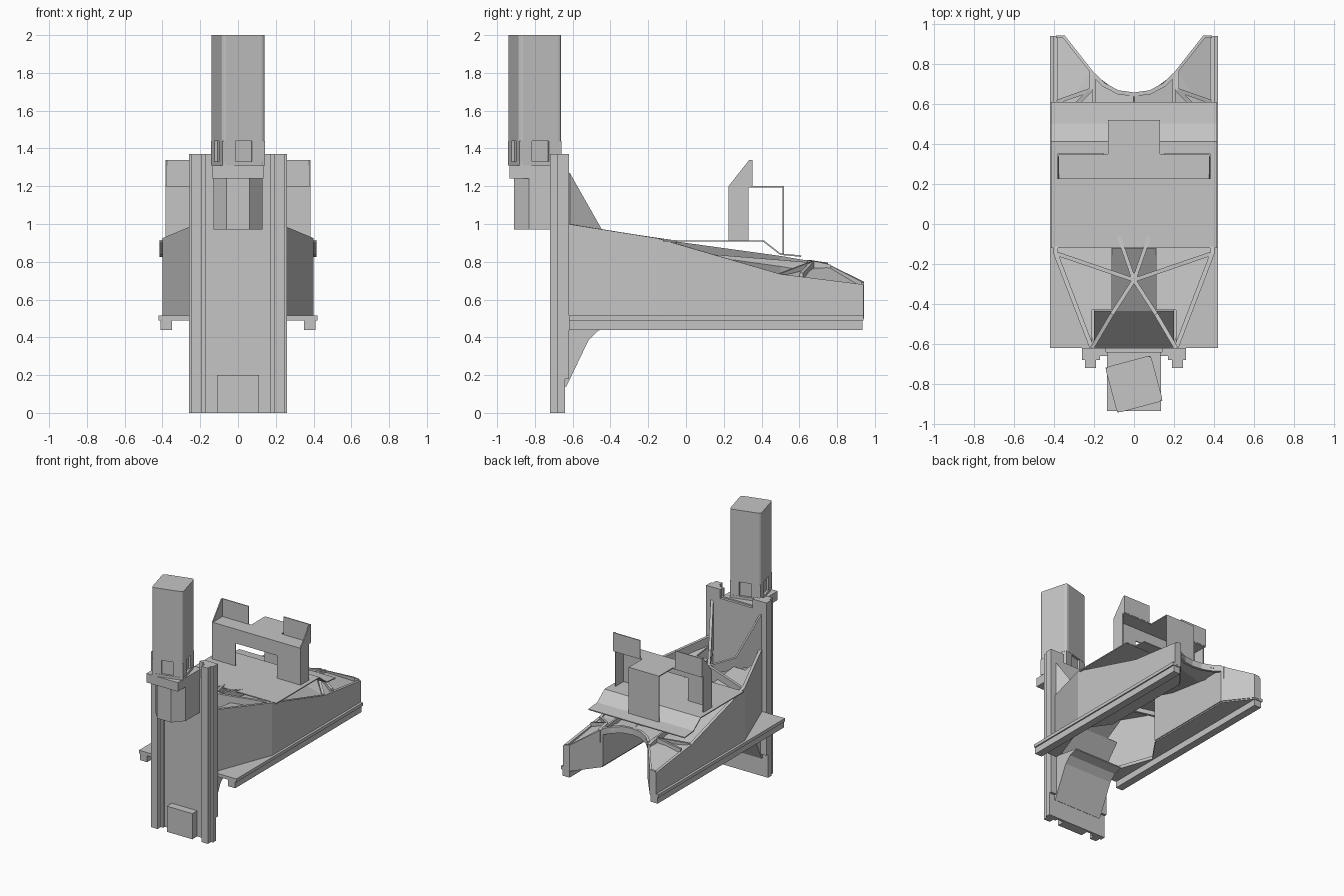
import bpy, bmesh, math
from mathutils import Vector

cube = bpy.data.objects.get("Cube")
if cube:
    bpy.data.objects.remove(cube, do_unlink=True)

grey = bpy.data.materials.new("machine grey")
grey.use_nodes = True
GREY = (0.56, 0.56, 0.56, 1)
grey.diffuse_color = GREY
grey.node_tree.nodes["Principled BSDF"].inputs["Base Color"].default_value = GREY


def finish(name, bm):
    bmesh.ops.recalc_face_normals(bm, faces=bm.faces)
    me = bpy.data.meshes.new(name)
    bm.to_mesh(me)
    bm.free()
    me.materials.append(grey)
    ob = bpy.data.objects.new(name, me)
    bpy.context.collection.objects.link(ob)
    return ob


def modify(ob, kind, **settings):
    mod = ob.modifiers.new(kind.title(), kind)
    for key, value in settings.items():
        setattr(mod, key, value)
    return ob


def mirror(ob):
    return modify(ob, 'MIRROR', use_mirror_merge=False)


def prism(name, pts, axis, lo, hi):
    """Extrude a 2D outline along an axis from lo to hi."""
    place = {'x': lambda a, b: (lo, a, b), 'y': lambda a, b: (a, lo, b),
             'z': lambda a, b: (a, b, lo)}[axis]
    bm = bmesh.new()
    face = bm.faces.new([bm.verts.new(place(*p)) for p in pts])
    move = Vector([(hi - lo) * (axis == a) for a in 'xyz'])
    ext = bmesh.ops.extrude_face_region(bm, geom=[face])
    bmesh.ops.translate(bm, vec=move, verts=[v for v in ext["geom"]
                                             if isinstance(v, bmesh.types.BMVert)])
    return finish(name, bm)


def box(name, x0, x1, y0, y1, z0, z1):
    return prism(name, [(x0, y0), (x1, y0), (x1, y1), (x0, y1)], 'z', z0, z1)


def wall(name, path, bottom, thick):
    """Upright wall along (x, y, top) points; bottom is a height or a drop below the top."""
    bm = bmesh.new()
    rows = [[bm.verts.new((x, y, bottom if bottom > 0 else z + bottom)),
             bm.verts.new((x, y, z))] for x, y, z in path]
    for a, b in zip(rows, rows[1:]):
        bm.faces.new((a[0], b[0], b[1], a[1]))
    return modify(finish(name, bm), 'SOLIDIFY', thickness=thick, offset=0,
                  use_even_offset=True)


def sheet(name, polygons, thick=0.012):
    bm = bmesh.new()
    for poly in polygons:
        bm.faces.new([bm.verts.new(p) for p in poly])
    bmesh.ops.remove_doubles(bm, verts=bm.verts, dist=0.0005)
    return modify(finish(name, bm), 'SOLIDIFY', thickness=thick, offset=0)


# Column: symmetric rail section with a lower centre plate
rail = [(0.13, -0.64), (0.26, -0.64), (0.26, -0.68), (0.245, -0.68), (0.245, -0.72),
        (0.19, -0.72), (0.19, -0.68), (0.17, -0.68), (0.17, -0.66), (0.13, -0.66)]
mirror(prism("column_rail", rail, 'z', 0, 1.37))
box("column_plate", -0.13, 0.13, -0.66, -0.64, 0, 1.31)
box("column_back_pad", -0.26, 0.26, -0.64, -0.62, 0.18, 1.3)
mirror(box("column_top_pad", 0.14, 0.26, -0.64, -0.62, 1.3, 1.37))
box("foot_block", -0.11, 0.11, -0.72, -0.66, 0, 0.2)

# Drive housing, mounting plate and turned motor
half = [(0.13, -0.66), (0.13, -0.83), (0.06, -0.91)]
prism("drive_housing", half + [(-x, y) for x, y in reversed(half)], 'z', 0.97, 1.24)
box("motor_plate", -0.135, 0.135, -0.935, -0.66, 1.24, 1.31)


def motor_part(name, cx, cy, size, z0, z1, bevel):
    h = size / 2
    ob = box(name, cx - h, cx + h, cy - h, cy + h, z0, z1)
    ob.location = (0, -0.8, 0)
    ob.rotation_euler.z = math.radians(15)
    if bevel:
        bm = bmesh.new()
        bm.from_mesh(ob.data)
        upright = [e for e in bm.edges if abs(e.verts[0].co.z - e.verts[1].co.z) > 0.01]
        bmesh.ops.bevel(bm, geom=upright, offset=bevel, segments=3, affect='EDGES', profile=0.5)
        bm.to_mesh(ob.data)
        bm.free()


motor_part("motor_body", 0, 0, 0.236, 1.44, 2.0, 0.02)
motor_part("motor_neck", 0, 0, 0.2, 1.31, 1.44, 0.02)
motor_part("motor_flange", 0, 0, 0.236, 1.31, 1.33, 0.02)
for i, (sx, sy) in enumerate([(1, 1), (1, -1), (-1, 1), (-1, -1)]):
    motor_part(f"motor_post_{i + 1}", sx * 0.081, sy * 0.081, 0.07, 1.31, 1.44, 0)

# Casting: slide rails, base flanges, outer walls
mirror(box("slide_rail", 0.35, 0.41, -0.62, 0.935, 0.44, 0.495))
flange = [(0.19, -0.62), (0.42, -0.62), (0.42, 0.94), (0.35, 0.94), (0.2, 0.745),
          (0.2, 0.0), (0.34, -0.2)]
mirror(prism("base_flange", flange, 'z', 0.49, 0.515))
outer = [(0.21, -0.62, 1.0), (0.39, -0.15, 0.925), (0.39, 0.5, 0.735), (0.39, 0.94, 0.68)]
mirror(wall("side_wall", outer, 0.5, 0.022))

# Hollow legs: splayed end face and straight inner wall
leg = [(0.39, 0.935, 0.69), (0.35, 0.935, 0.695), (0.2, 0.745, 0.79), (0.2, 0.0, 0.85)]
mirror(wall("leg_inner_wall", leg, 0.5, 0.014))

# Curved lip joining the legs
arc = [(0.2, 0.745, 0.795), (0.15, 0.695, 0.802), (0.08, 0.658, 0.808)]
wall("arch_lip", arc + [(0, 0.647, 0.81)] + [(-x, y, z) for x, y, z in reversed(arc)],
     -0.05, 0.02)

# Stiffening ribs
ribs = {
    "gusset_rib": [(0, -0.28, 0.945), (0.11, -0.45, 0.97), (0.21, -0.62, 1.27)],
    "cross_rib": [(0, -0.28, 0.945), (0.38, -0.15, 0.925)],
    "short_rib": [(0, -0.28, 0.945), (0.08, -0.05, 0.912)],
    "end_rib": [(0.385, 0.5, 0.74), (0.215, 0.67, 0.805), (0.215, 0.765, 0.785)],
    "end_brace": [(0.215, 0.67, 0.805), (0.385, 0.61, 0.74)],
}
for name, path in ribs.items():
    mirror(wall(name, path, 0.88 if name == "gusset_rib" else -0.1, 0.02))


# Recessed roof, with an opening stepped around the sloped panel
def on_slope(x, y):
    return (x, y, 0.85 - 0.12 * y)


front_roof = [on_slope(*p) for p in [(0.21, -0.62), (0.39, -0.15), (0.39, -0.04), (0, -0.04),
                                     (0, -0.12), (0.11, -0.12), (0.11, -0.43), (0.21, -0.43)]]
mirror(sheet("front_roof", [front_roof]))
mirror(sheet("rear_roof", [
    [(0, -0.08, 0.905), (0.39, -0.08, 0.89), (0.39, 0.5, 0.72), (0, 0.5, 0.825)],
    [(0, 0.5, 0.825), (0.39, 0.5, 0.72), (0.215, 0.76, 0.765), (0.08, 0.658, 0.795),
     (0, 0.647, 0.80)],
    [(0.39, 0.5, 0.72), (0.39, 0.935, 0.655), (0.345, 0.93, 0.665), (0.215, 0.76, 0.765)],
]))
mirror(sheet("sloped_panel", [
    [(0, -0.62, 0.46), (0.2, -0.62, 0.46), (0.2, -0.43, 0.68), (0.11, -0.43, 0.68),
     (0, -0.43, 0.68)],
    [(0, -0.43, 0.68), (0.11, -0.43, 0.68), (0.11, -0.12, 0.86), (0, -0.12, 0.86)]]))

# Lower brace under the casting
brace = [(-0.64, 0.14), (-0.52, 0.39), (-0.47, 0.44), (-0.4, 0.46)]
sheet("lower_brace", [[(-0.21, a, b), (0.21, a, b), (0.21, c, d), (-0.21, c, d)]
                      for (a, b), (c, d) in zip(brace, brace[1:])])
mirror(prism("brace_cheek", brace + [(-0.64, 0.5)], 'x', 0.195, 0.21))

# Bent tray
tray = [(-0.12, 0.91), (0.41, 0.91), (0.5, 0.84), (0.61, 0.83)]
sheet("tray", [[(-0.415, a, b), (0.415, a, b), (0.415, c, d), (-0.415, c, d)]
               for (a, b), (c, d) in zip(tray, tray[1:])], 0.008)

# Folded bracket on the tray: windowed front, T-shaped top, cheeks, ears and centre tab
front = [(-0.38, 0.91), (-0.38, 1.2), (0.38, 1.2), (0.38, 0.91),
         (0.18, 0.91), (0.18, 1.09), (-0.18, 1.09), (-0.18, 0.91)]
prism("bracket_front", front, 'y', 0.225, 0.233)
top = [(0.38, 0.225), (0.38, 0.35), (0.13, 0.35), (0.13, 0.52)]
prism("bracket_top", top + [(-x, y) for x, y in reversed(top)], 'z', 1.193, 1.201)
cheek = [(0.225, 0.91), (0.225, 1.2), (0.335, 1.34), (0.35, 1.34), (0.35, 1.2),
         (0.33, 1.2), (0.33, 0.91)]
mirror(prism("bracket_cheek", cheek, 'x', 0.375, 0.383))
mirror(box("bracket_ear", 0.15, 0.383, 0.344, 0.352, 1.2, 1.34))
box("centre_tab_back", -0.13, 0.13, 0.512, 0.52, 0.835, 1.2)
